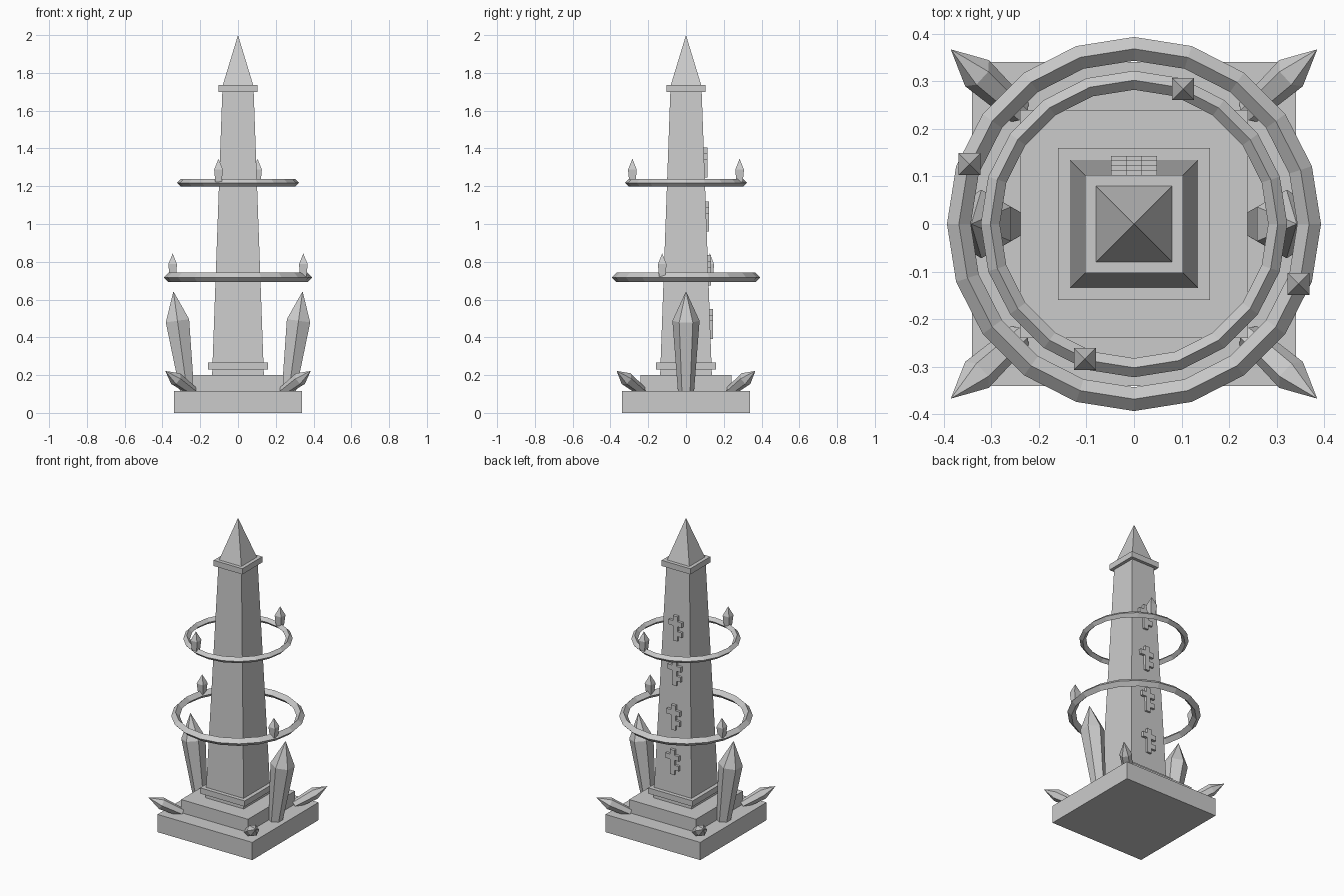
import bpy
import bmesh
import math
from mathutils import Vector, Matrix

cube = bpy.data.objects.get("Cube")
if cube:
    bpy.data.objects.remove(cube, do_unlink=True)

# Single stone colour
stone = bpy.data.materials.new("grey_stone")
stone.use_nodes = True
GREY = (0.6, 0.6, 0.6, 1)
stone.diffuse_color = GREY
stone.node_tree.nodes["Principled BSDF"].inputs["Base Color"].default_value = GREY


def finish(name, bm):
    bmesh.ops.recalc_face_normals(bm, faces=bm.faces)
    mesh = bpy.data.meshes.new(name)
    bm.to_mesh(mesh)
    bm.free()
    mesh.materials.append(stone)
    obj = bpy.data.objects.new(name, mesh)
    bpy.context.collection.objects.link(obj)
    return obj


def loft(bm, sections, sides, turn):
    """Stack regular polygons (radius, height); radius 0 closes to a point."""
    rings = []
    for r, z in sections:
        if r == 0:
            rings.append([bm.verts.new((0, 0, z))])
        else:
            angles = [turn + math.tau * i / sides for i in range(sides)]
            rings.append([bm.verts.new((r * math.cos(a), r * math.sin(a), z)) for a in angles])
    bm.faces.new(rings[0][::-1])
    for low, high in zip(rings, rings[1:]):
        for i in range(sides):
            j = (i + 1) % sides
            if len(high) == 1:
                bm.faces.new((low[i], low[j], high[0]))
            else:
                bm.faces.new((low[i], low[j], high[j], high[i]))
    if len(rings[-1]) > 1:
        bm.faces.new(rings[-1])


def square_part(name, sections, location=(0, 0, 0)):
    """Square tower piece from (half width, height) sections."""
    bm = bmesh.new()
    loft(bm, [(h * math.sqrt(2), z) for h, z in sections], 4, math.pi / 4)
    obj = finish(name, bm)
    obj.location = location
    return obj


def crystal(name, base, tip, base_r, shoulder_r, shoulder):
    """Six-sided shard that widens to a shoulder and ends in a point."""
    base, tip = Vector(base), Vector(tip)
    axis = tip - base
    length = axis.length
    z = axis.normalized()
    y = Vector((0, 0, 1)).cross(z).normalized()
    x = y.cross(z)
    bm = bmesh.new()
    loft(bm, [(base_r, 0), (shoulder_r, length * shoulder), (0, length)], 6, math.pi / 2)
    frame = Matrix((x, y, z)).transposed().to_4x4()
    bm.transform(Matrix.Translation(base) @ frame)
    return finish(name, bm)


def ring(name, radius, thickness, height, segments=20):
    """Hoop with a diamond cross-section."""
    bm = bmesh.new()
    hoops = []
    for dr, dz in ((1, 0), (0, 1), (-1, 0), (0, -1)):
        r = radius + dr * thickness
        hoops.append([bm.verts.new((r * math.cos(math.tau * i / segments),
                                    r * math.sin(math.tau * i / segments),
                                    height + dz * thickness)) for i in range(segments)])
    for k in range(4):
        a, b = hoops[k], hoops[(k + 1) % 4]
        for i in range(segments):
            j = (i + 1) % segments
            bm.faces.new((a[i], a[j], b[j], b[i]))
    return finish(name, bm)


# Stepped base, tapering shaft and pointed top
square_part("base_slab", [(0.34, 0), (0.34, 0.115)])
square_part("base_step", [(0.24, 0.115), (0.24, 0.2)])
square_part("shaft", [(0.137, 0.2), (0.083, 1.7)])
square_part("lower_collar", [(0.16, 0.23), (0.16, 0.267)])
square_part("upper_collar", [(0.103, 1.7), (0.103, 1.737)])
square_part("spire", [(0.08, 1.737), (0, 2)])

# Floating rings, each with two small shards
for label, radius, thick, height, angle in (("lower", 0.368, 0.025, 0.717, 160),
                                            ("upper", 0.302, 0.02, 1.218, 70)):
    ring(label + "_ring", radius, thick, height)
    for n in range(2):
        a = math.radians(angle + 180 * n)
        square_part(f"{label}_ring_shard_{n + 1}", [(0.017, 0), (0.023, 0.065), (0, 0.122)],
                    (radius * math.cos(a), radius * math.sin(a), height + 0.005))

# Tall side crystals and short corner crystals
for side, sx in (("left", 1), ("right", -1)):
    crystal(side + "_tall_crystal", (sx * 0.268, 0, 0.105), (sx * 0.342, 0, 0.644),
            0.042, 0.072, 0.71)
    for end, sy in (("front", -1), ("back", 1)):
        crystal(f"{end}_{side}_corner_crystal", (sx * 0.24, sy * 0.235, 0.115),
                (sx * 0.385, sy * 0.367, 0.222), 0.027, 0.037, 0.62)

# Raised block symbols up the back of the shaft
PATTERN = (".#.", "###", ".#.", ".##", ".#.")
CELL = 0.032
for n, top in enumerate((0.55, 0.835, 1.12, 1.405)):
    bm = bmesh.new()
    face_y = 0.137 - (top - 0.28) * 0.036
    for row, line in enumerate(PATTERN):
        for col, mark in enumerate(line):
            if mark == "#":
                spot = Vector(((1 - col) * CELL, face_y, top - (row + 0.5) * CELL))
                bmesh.ops.create_cube(bm, size=CELL, matrix=Matrix.Translation(spot))
    finish(f"back_symbol_{n + 1}", bm)
